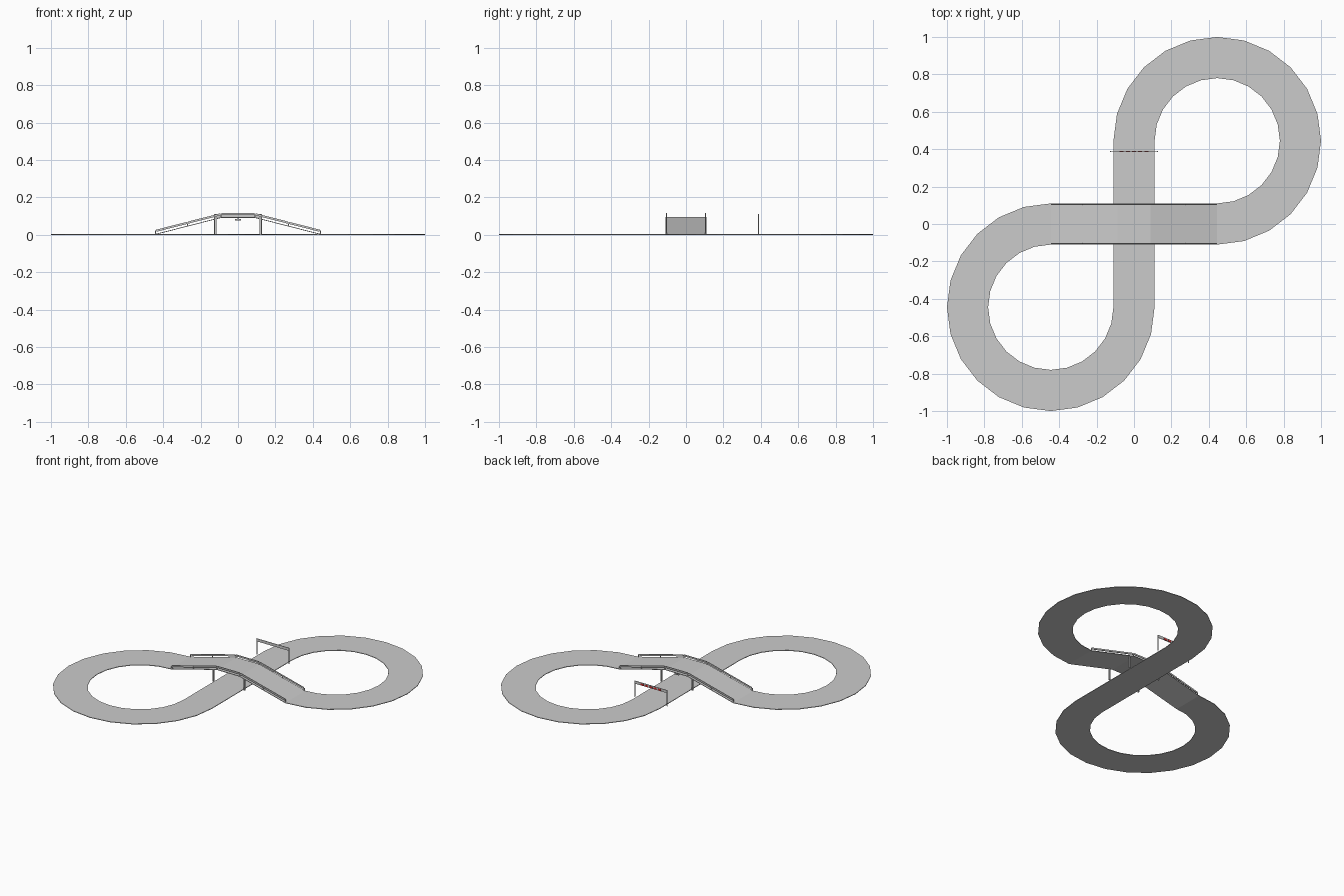
import bpy, bmesh, math
from mathutils import Vector, Matrix

if "Cube" in bpy.data.objects:
    bpy.data.objects.remove(bpy.data.objects["Cube"])

C, R_IN, R_OUT = 0.445, 0.335, 0.555   # loop centre offset and radii
HALF, T, DECK, FLAT = 0.11, 0.004, 0.095, 0.088

red = bpy.data.materials.new("red")
red.diffuse_color = (0.8, 0.03, 0.03, 1)
red.use_nodes = True
red.node_tree.nodes["Principled BSDF"].inputs["Base Color"].default_value = red.diffuse_color


def finish(name, bm, mat=None):
    bmesh.ops.recalc_face_normals(bm, faces=bm.faces)
    me = bpy.data.meshes.new(name)
    bm.to_mesh(me)
    bm.free()
    ob = bpy.data.objects.new(name, me)
    bpy.context.collection.objects.link(ob)
    if mat:
        me.materials.append(mat)
    return ob


def ribbon(name, left, right):
    """Closed slab strip between two lists of top edge points."""
    bm = bmesh.new()
    down = Vector((0, 0, T))
    rings = []
    for a, b in zip(left, right):
        a, b = Vector(a), Vector(b)
        rings.append([bm.verts.new(p) for p in (a, b, b - down, a - down)])
    for r, s in zip(rings, rings[1:]):
        for i in range(4):
            j = (i + 1) % 4
            bm.faces.new((r[i], r[j], s[j], s[i]))
    bm.faces.new(rings[0])
    bm.faces.new(rings[-1][::-1])
    return finish(name, bm)


def beam(name, p, q, depth, height, mat=None):
    """Box from p to q in the xz plane, depth along y."""
    p, q = Vector(p), Vector(q)
    d = q - p
    rot = Matrix.Rotation(-math.atan2(d.z, d.x), 4, 'Y')
    m = Matrix.Translation((p + q) / 2) @ rot @ Matrix.Diagonal((d.length, depth, height, 1))
    bm = bmesh.new()
    bmesh.ops.create_cube(bm, size=1, matrix=m)
    return finish(name, bm, mat)


def box(name, c, s, mat=None):
    bm = bmesh.new()
    bmesh.ops.create_cube(bm, size=1, matrix=Matrix.Translation(c) @ Matrix.Diagonal((*s, 1)))
    return finish(name, bm, mat)


def arc(cx, cy, r, start, step):
    return [(cx + r * math.cos(math.radians(start + step * i)),
             cy + r * math.sin(math.radians(start + step * i)), T) for i in range(19)]


def deck_z(x):
    return T + (DECK - T) * min(1, (C - abs(x)) / (C - FLAT))


# ground-level track: two 270 degree loops and the straight below the bridge
ribbon("loop_back_right", arc(C, C, R_IN, 180, -15), arc(C, C, R_OUT, 180, -15))
ribbon("loop_front_left", arc(-C, -C, R_IN, 90, 15), arc(-C, -C, R_OUT, 90, 15))
ribbon("lower_straight", [(-HALF, -C, T), (-HALF, C, T)], [(HALF, -C, T), (HALF, C, T)])

# bridge deck with two ramps
xs = (-C, -FLAT, FLAT, C)
ribbon("bridge_deck", [(x, -HALF, deck_z(x)) for x in xs], [(x, HALF, deck_z(x)) for x in xs])

# guard rails with posts, and bridge supports
breaks = (-0.44, -0.27, -0.09, 0.09, 0.27, 0.44)
for side in (-1, 1):
    y = side * 0.104
    for a, b in zip(breaks, breaks[1:]):
        a, b = a + 0.003, b - 0.003
        beam("guard_rail", (a, y, deck_z(a) + 0.016), (b, y, deck_z(b) + 0.016), 0.006, 0.011)
    for x in breaks:
        box("rail_post", (x, y, deck_z(x) + 0.009), (0.005, 0.004, 0.018))
    for x in (-0.12, 0.12):
        box("bridge_support", (x, side * 0.1, 0.0425), (0.009, 0.009, 0.085))

# lamp hanging below the deck on the back edge
box("lamp_stem", (0, 0.1, 0.088), (0.006, 0.006, 0.008))
box("lamp", (0, 0.1, 0.081), (0.032, 0.008, 0.007))

# start gate with red lights on its back
for x in (-0.125, 0.125):
    box("gate_post", (x, 0.387, 0.056), (0.004, 0.004, 0.112))
box("gate_bar", (0, 0.387, 0.102), (0.25, 0.003, 0.02))
for i in range(5):
    box("start_light", ((i - 2) * 0.033, 0.389, 0.1), (0.022, 0.003, 0.011), red)
